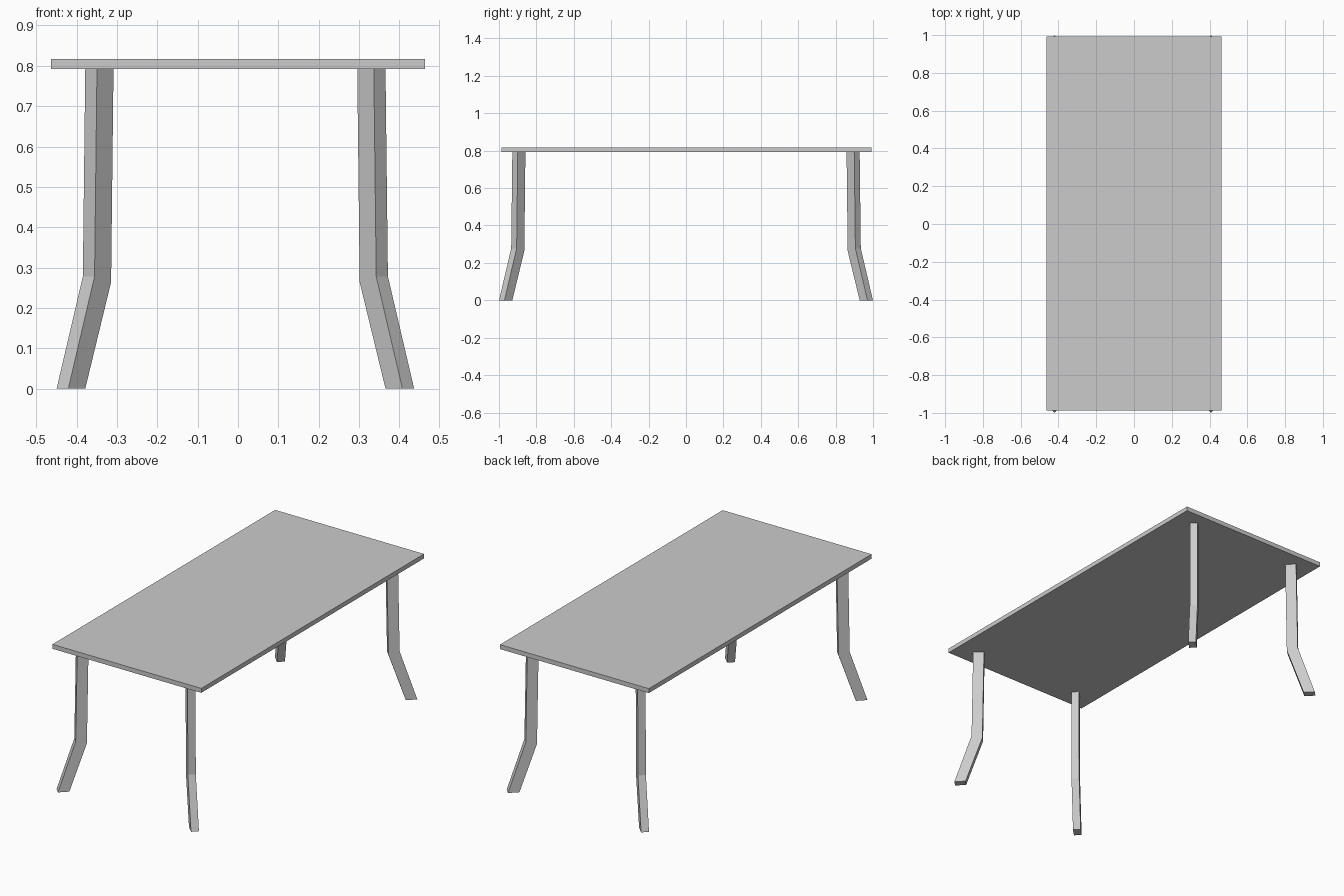
import bpy, bmesh

if "Cube" in bpy.data.objects:
    bpy.data.objects.remove(bpy.data.objects["Cube"])

# Tabletop slab
bpy.ops.mesh.primitive_cube_add(size=1, location=(0, 0.002, 0.8045))
top = bpy.context.object
top.name = "tabletop"
top.scale = (0.926, 1.979, 0.025)

# Leg side profile: (outward shift along the diagonal, height)
PROFILE = [(0, 0.793), (0.006, 0.278), (0.071, 0),
           (0.029, 0), (-0.035, 0.264), (-0.041, 0.793)]
HALF = 0.0145            # half thickness of the leg, measured along x
BASE = (0.3575, 0.914)   # middle of the outer face at the leg top
CENTRE_X = -0.0065       # the leg set sits slightly off the top's centre


def make_leg(name, sx, sy):
    bm = bmesh.new()
    sides = []
    for h in (-HALF, HALF):
        sides.append([bm.verts.new((CENTRE_X + sx * (BASE[0] + u + h),
                                    sy * (BASE[1] + u - h), z))
                      for u, z in PROFILE])
    a, b = sides
    n = len(PROFILE)
    for s in sides:      # each side as two quads, split at the knee
        bm.faces.new((s[0], s[1], s[4], s[5]))
        bm.faces.new((s[1], s[2], s[3], s[4]))
    for i in range(n):
        j = (i + 1) % n
        bm.faces.new((a[i], a[j], b[j], b[i]))
    bmesh.ops.recalc_face_normals(bm, faces=bm.faces)
    mesh = bpy.data.meshes.new(name)
    bm.to_mesh(mesh)
    bm.free()
    bpy.context.collection.objects.link(bpy.data.objects.new(name, mesh))


# Four splayed legs
for sy, end in ((-1, "front"), (1, "back")):
    for sx, side in ((-1, "left"), (1, "right")):
        make_leg(f"{end}_{side}_leg", sx, sy)
